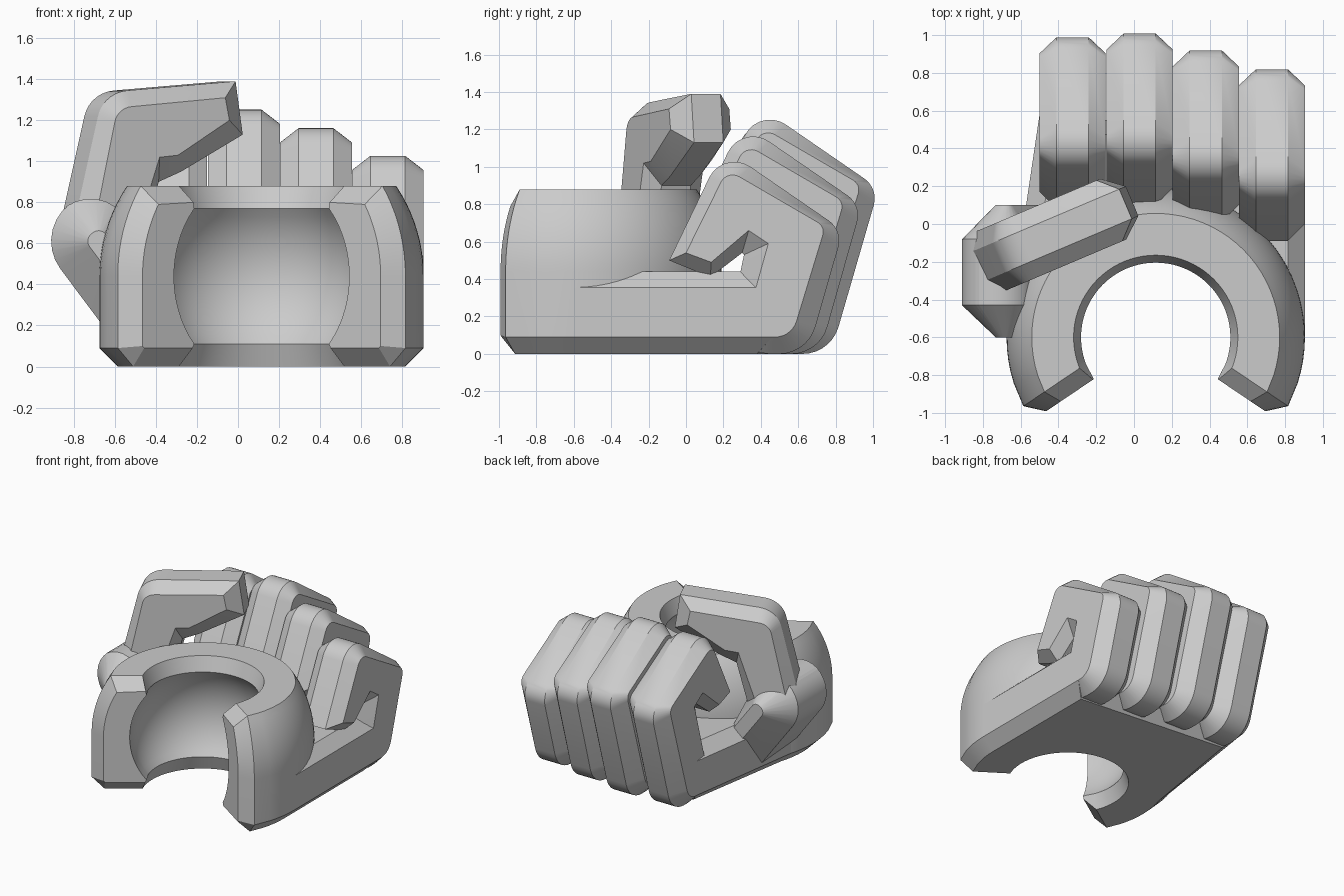
import bpy, bmesh, math
from mathutils import Vector

if "Cube" in bpy.data.objects:
    bpy.data.objects.remove(bpy.data.objects["Cube"])

grey = bpy.data.materials.new("plain grey")
grey.use_nodes = True
grey.diffuse_color = (0.6, 0.6, 0.6, 1)
grey.node_tree.nodes["Principled BSDF"].inputs["Base Color"].default_value = (0.6, 0.6, 0.6, 1)


def loft(name, rings):
    """Skin a list of equal closed rings and cap both ends."""
    bm = bmesh.new()
    rows = [[bm.verts.new(p) for p in ring] for ring in rings]
    for a, b in zip(rows, rows[1:]):
        for i in range(len(a)):
            j = (i + 1) % len(a)
            bm.faces.new((a[i], a[j], b[j], b[i]))
    bm.faces.new(rows[0][::-1])
    bm.faces.new(rows[-1])
    bmesh.ops.recalc_face_normals(bm, faces=bm.faces)
    mesh = bpy.data.meshes.new(name)
    bm.to_mesh(mesh)
    bm.free()
    mesh.materials.append(grey)
    obj = bpy.data.objects.new(name, mesh)
    bpy.context.collection.objects.link(obj)
    bpy.ops.object.select_all(action='DESELECT')
    obj.select_set(True)
    bpy.context.view_layer.objects.active = obj
    bpy.ops.object.shade_smooth_by_angle(angle=math.radians(28))
    return obj


def rounded(corners, steps=7):
    """Turn (a, b, radius) corners into a profile with circular fillets."""
    out = []
    for i, (a, b, r) in enumerate(corners):
        p = Vector((a, b))
        if not r:
            out.append(p)
            continue
        u = (Vector(corners[i - 1][:2]) - p).normalized()
        v = (Vector(corners[(i + 1) % len(corners)][:2]) - p).normalized()
        half = u.angle(v) / 2
        c = p + (u + v).normalized() * r / math.sin(half)
        s = p + u * r / math.tan(half) - c
        e = p + v * r / math.tan(half) - c
        sweep = math.pi - 2 * half
        for k in range(steps + 1):
            f = k / steps
            out.append(c + (s * math.sin((1 - f) * sweep) + e * math.sin(f * sweep)) / math.sin(sweep))
    return out


def plate(name, inner, outer, depths, place):
    """Chamfered plate: inner profile on both sides, outer profile between."""
    sides = (inner, outer, outer, inner)
    return loft(name, [[place(p.x, p.y, t) for p in rounded(s)] for s, t in zip(sides, depths)])


# Curled fingers: corners as (y, z, radius); the upper part shifts per finger
FACE = [(0.0, .54, 0), (.135, .49, 0), (.335, .66, 0), (.44, .59, 0),
        (.30, .09, .12), (.565, .09, .12), (.745, .68, .06), (.22, .985, .07)]
BODY = [(-.09, .5, 0), (.13, .41, 0), (.30, .54, 0), (.31, .53, 0),
        (.2, 0, .2), (.65, 0, .2), (.84, .66, .13), (.2, 1.1, .15)]


def shifted(corners, dy, dz):
    return [(y + dy * .65, z, r) if z < .2 else (y + dy, z + dz, r) for y, z, r in corners]


fingers = [("index_finger", -.5, .17, .2), ("middle_finger", -.145, .19, .225),
           ("ring_finger", .205, .1, .135), ("little_finger", .555, 0, 0)]
for name, x, dy, dz in fingers:
    plate(name, shifted(FACE, dy, dz), shifted(BODY, dy, dz),
          (x, x + .09, x + .26, x + .35), lambda a, b, t: Vector((t, a, b)))

# Gripping ring: a hollow ball section with a wedge opening at the front
CENTRE = Vector((.115, -.6, 0))
MID, CUT, BEVEL = .44, math.radians(34), .09


def ball_arc(radius, z0, z1, steps=10):
    zs = [z0 + (z1 - z0) * k / steps for k in range(steps + 1)]
    return [(math.sqrt(radius ** 2 - (z - MID) ** 2), z) for z in zs]


cavity = ball_arc(.515, .77, .11, 16)
section = [(.435, 0), (.7, 0), (.79, .09)] + ball_arc(.79, MID, .88) + [(.435, .88)] + cavity
end_section = [(.405, .09), (.69, .09), (.7, .1)] + ball_arc(.7, MID, .79) + [(.4, .8)] + cavity


def turned(profile, angle, push=0):
    u = Vector((math.cos(angle), math.sin(angle), 0))
    t = Vector((-u.y, u.x, 0)) * push
    return [CENTRE + u * math.sqrt(r * r - push * push) + t + Vector((0, 0, z)) for r, z in profile]


a0, a1 = -CUT, math.pi + CUT
m0, m1 = a0 + .28, a1 - .28
rings = [turned(end_section, a0), turned(section, a0, BEVEL)]
rings += [turned(section, m0 + (m1 - m0) * k / 48) for k in range(49)]
rings += [turned(section, a1, -BEVEL), turned(end_section, a1)]
loft("grip_ring", rings)

# Palm slab: runs from the ring back under the fingers
hollow = [(CENTRE.x + .6 * math.cos(math.pi * k / 12), CENTRE.y + .6 * math.sin(math.pi * k / 12))
          for k in range(13)]
wide = hollow + [(-.675, -.6), (-.5, .58), (.905, .46), (.905, -.6)]
narrow = hollow + [(-.585, -.6), (-.41, .5), (.815, .38), (.815, -.6)]
levels = [(narrow, 0), (wide, .09), (wide, .355), (narrow, .44)]
loft("palm", [[Vector((x, y, z)) for x, y in outline] for outline, z in levels])

# Thumb base: rounded knuckle leaning into the palm
knuckle_face = [(-.75, .62, .045), (-.67, .68, .045), (-.43, .36, 0), (-.51, .30, 0)]
knuckle_body = [(-1.0, .656, .225), (-.634, .932, .2), (-.42, .43, 0), (-.576, .088, 0)]
plate("thumb_base", knuckle_face, knuckle_body, (-.6, -.43, -.08, .1),
      lambda a, b, t: Vector((a, t, b)))

# Thumb: bent plate turned about the vertical, profile as (x, z, radius)
THUMB_AXIS = Vector((.92, .39, 0))
THUMB_SIDE = Vector((-.39, .92, 0))
thumb_face = [(-.79, .58, 0), (-.655, 1.26, .09), (-.13, 1.31, 0), (-.11, 1.2, 0),
              (-.36, 1.03, 0), (-.45, 1.02, 0), (-.58, .6, 0)]
thumb_body = [(-.86, .57, 0), (-.69, 1.335, .16), (-.045, 1.39, 0), (-.01, 1.13, 0),
              (-.31, .95, 0), (-.42, .90, 0), (-.5, .57, 0)]
plate("thumb", thumb_face, thumb_body, (-.175, -.085, .085, .175),
      lambda a, b, t: Vector((-.095, .085, b)) + THUMB_AXIS * ((a + .095) / .92) + THUMB_SIDE * t)
